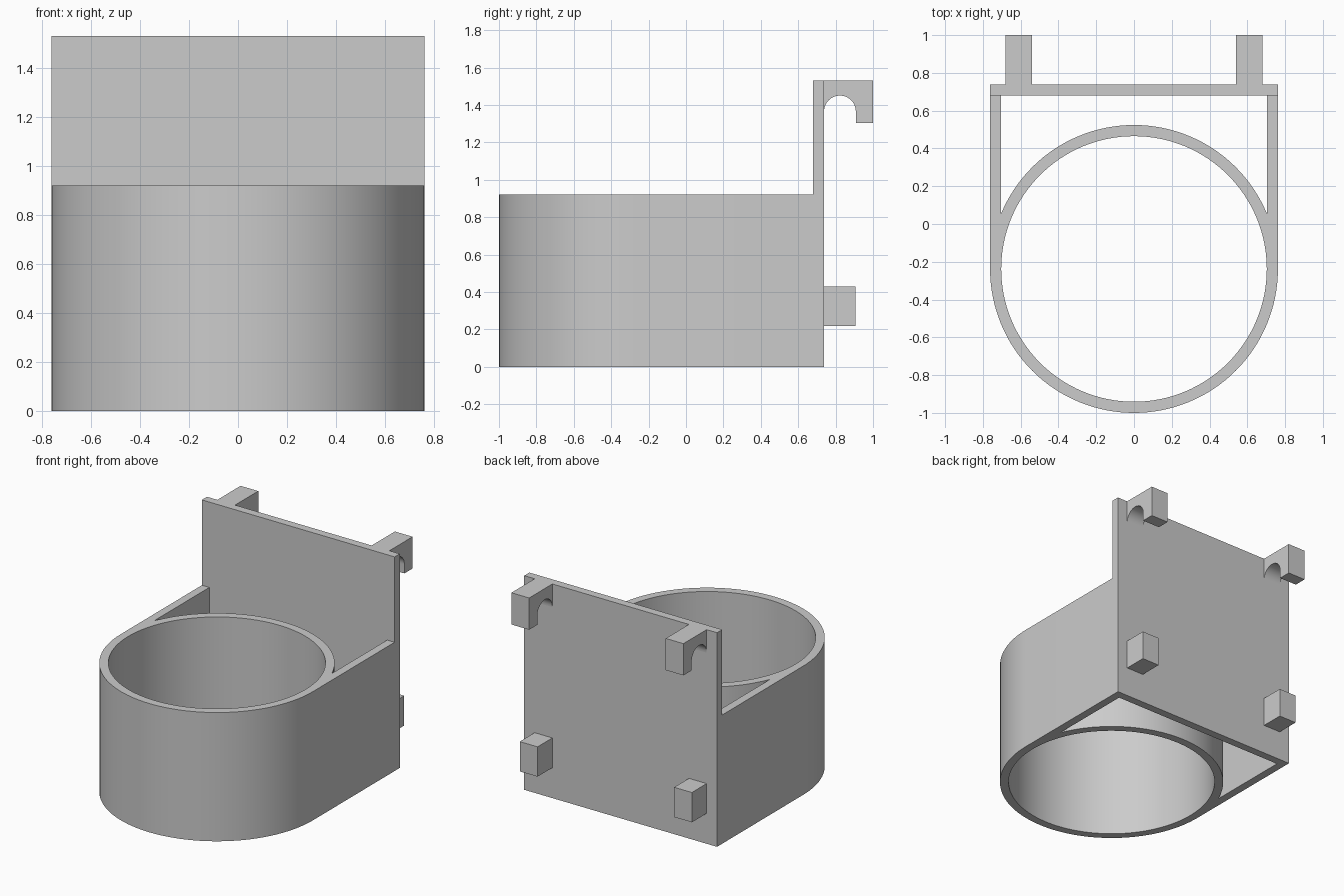
import bpy, bmesh
from math import sin, cos, acos, pi

cube = bpy.data.objects.get("Cube")
if cube:
    bpy.data.objects.remove(cube, do_unlink=True)

# Main dimensions
HALF_W, WALL = 0.762, 0.059
INNER = HALF_W - WALL
RING_Y = HALF_W - 1.0
PLATE_FRONT, PLATE_BACK = 0.68, 0.738
BODY_H, PLATE_H = 0.92, 1.53

grey = bpy.data.materials.new("plain_grey")
grey.use_nodes = True
grey.diffuse_color = (0.6, 0.6, 0.6, 1)
grey.node_tree.nodes["Principled BSDF"].inputs["Base Color"].default_value = (0.6, 0.6, 0.6, 1)


def arc(cx, cy, r, start, end, steps):
    angles = [start + (end - start) * i / steps for i in range(steps + 1)]
    return [(cx + r * cos(a), cy + r * sin(a)) for a in angles]


def add_object(name, bm):
    bmesh.ops.remove_doubles(bm, verts=bm.verts, dist=1e-5)
    bmesh.ops.recalc_face_normals(bm, faces=bm.faces)
    mesh = bpy.data.meshes.new(name)
    bm.to_mesh(mesh)
    bm.free()
    mesh.materials.append(grey)
    obj = bpy.data.objects.new(name, mesh)
    bpy.context.collection.objects.link(obj)
    bpy.ops.object.select_all(action='DESELECT')
    obj.select_set(True)
    bpy.context.view_layer.objects.active = obj
    bpy.ops.object.shade_smooth_by_angle(angle=pi / 6)
    return obj


def prism(name, loops, place, depth):
    """Fill the outline loops (later ones are holes) and extrude them."""
    bm = bmesh.new()
    edges = []
    for loop in loops:
        verts = [bm.verts.new(place(u, v)) for u, v in loop]
        edges += [bm.edges.new((verts[i - 1], verts[i])) for i in range(len(verts))]
    bmesh.ops.triangle_fill(bm, edges=edges, use_beauty=True)
    top = bmesh.ops.extrude_face_region(bm, geom=bm.faces[:], use_keep_orig=True)
    moved = [g for g in top["geom"] if isinstance(g, bmesh.types.BMVert)]
    bmesh.ops.translate(bm, verts=moved, vec=depth)
    return add_object(name, bm)


def box(name, x, y, z):
    outline = [(x[0], y[0]), (x[1], y[0]), (x[1], y[1]), (x[0], y[1])]
    return prism(name, [outline], lambda u, v: (u, v, z[0]), (0, 0, z[1] - z[0]))


# Round holder with straight side walls running back to the plate
meet = acos(INNER / HALF_W)
outline = arc(0, RING_Y, HALF_W, pi, 2 * pi, 64)
outline += [(HALF_W, PLATE_FRONT), (INNER, PLATE_FRONT)]
outline += arc(0, RING_Y, HALF_W, meet, pi - meet, 48)
outline += [(-INNER, PLATE_FRONT), (-HALF_W, PLATE_FRONT)]
bore = arc(0, RING_Y, INNER, 0, 2 * pi, 128)[:-1]
prism("ring_holder", [outline, bore], lambda u, v: (u, v, 0), (0, 0, BODY_H))

# Tall back plate
box("back_plate", (-HALF_W, HALF_W), (PLATE_FRONT, PLATE_BACK), (0, PLATE_H))

# Rail hooks above and spacer pegs below, one pair on each side
HOOK_R = 0.085
hook = [(PLATE_BACK, PLATE_H), (1.0, PLATE_H), (1.0, 1.303)]
hook += [(PLATE_BACK + 2 * HOOK_R, 1.303)]
hook += arc(PLATE_BACK + HOOK_R, 1.365, HOOK_R, 0, pi, 24)
for side, x in (("left", 0.54), ("right", -0.68)):
    prism(side + "_hook", [hook], lambda u, v: (x, u, v), (0.14, 0, 0))
    box(side + "_peg", (x, x + 0.14), (PLATE_BACK, 0.905), (0.217, 0.43))
